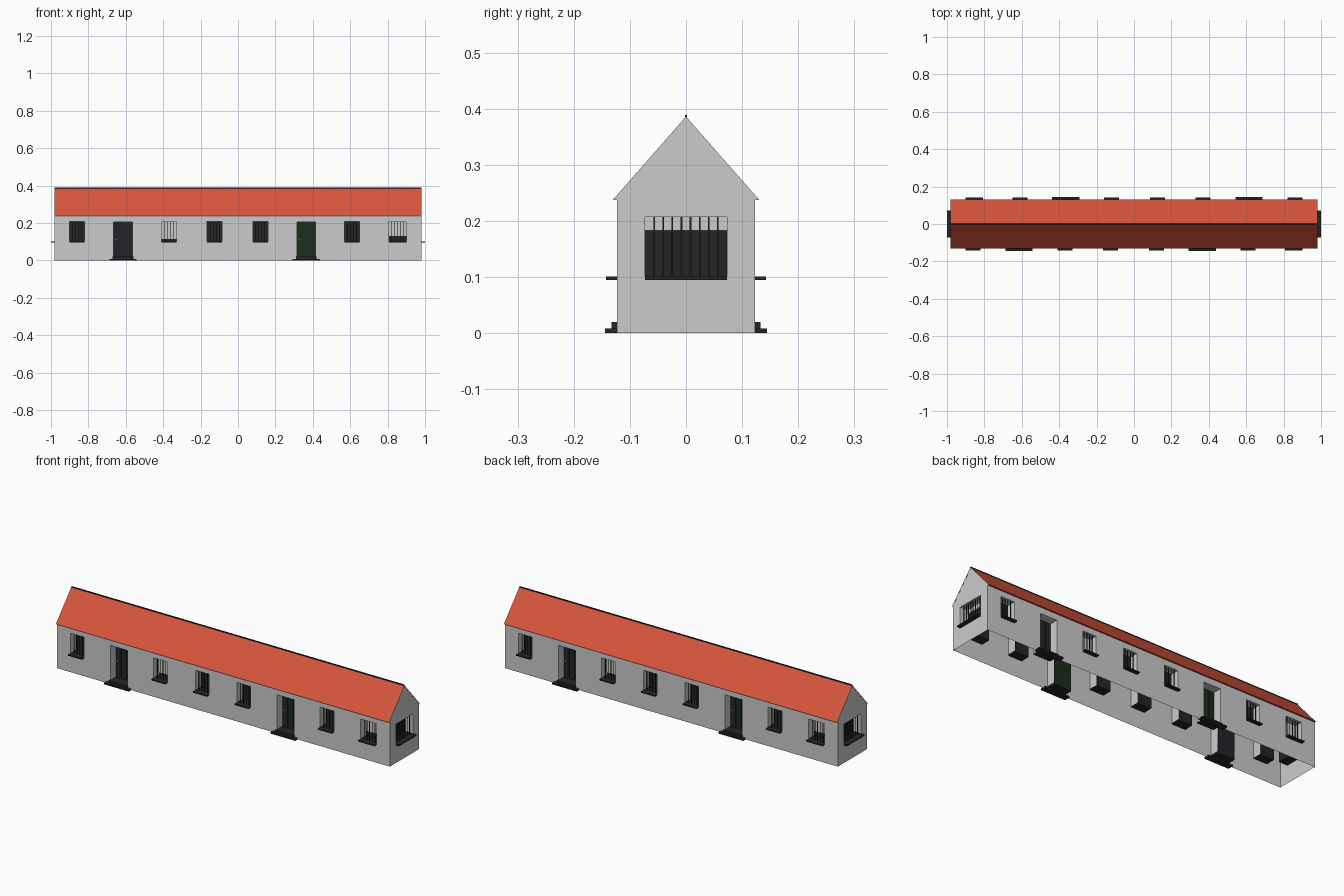
import bpy, bmesh
from math import pi
from mathutils import Matrix, Vector

if "Cube" in bpy.data.objects:
    bpy.data.objects.remove(bpy.data.objects["Cube"])

L, W = 0.98, 0.123           # half length and half width of the walls
EAVE, RIDGE = 0.237, 0.386
REVEAL = 0.05                # depth of window and door recesses


def material(name, rgb):
    m = bpy.data.materials.new(name)
    m.diffuse_color = (*rgb, 1)
    m.use_nodes = True
    m.node_tree.nodes["Principled BSDF"].inputs["Base Color"].default_value = m.diffuse_color
    return m


ROOF = material("roof_red", (0.68, 0.09, 0.045))
DARK = material("dark_trim", (0.018, 0.018, 0.019))
GREEN = material("door_green", (0.012, 0.025, 0.012))
NAVY = material("door_dark", (0.016, 0.017, 0.021))
BRASS = material("brass", (0.6, 0.5, 0.2))


def finish(name, bm, mat=None):
    me = bpy.data.meshes.new(name)
    bm.to_mesh(me)
    bm.free()
    ob = bpy.data.objects.new(name, me)
    bpy.context.collection.objects.link(ob)
    if mat:
        me.materials.append(mat)
    return ob


def boxes(name, M, spans, mat=None):
    """One object made of boxes given as (x0, x1, y0, y1, z0, z1)."""
    bm = bmesh.new()
    for x0, x1, y0, y1, z0, z1 in spans:
        c = Vector(((x0 + x1) / 2, (y0 + y1) / 2, (z0 + z1) / 2))
        S = Matrix.Diagonal((abs(x1 - x0), abs(y1 - y0), z1 - z0, 1))
        bmesh.ops.create_cube(bm, size=1, matrix=M @ Matrix.Translation(c) @ S)
    return finish(name, bm, mat)


def wall(name, M, half, d, openings, gable=False):
    """Wall sheet at local y = -d, with recesses cut for (x, width, z0, z1)."""
    bm = bmesh.new()

    def face(*pts):
        bm.faces.new([bm.verts.new(M @ Vector(p)) for p in pts])

    def panel(x0, x1, z0, z1):
        if x1 - x0 > 1e-5 and z1 - z0 > 1e-5:
            face((x0, -d, z0), (x1, -d, z0), (x1, -d, z1), (x0, -d, z1))

    x = -half
    b = -d + REVEAL
    for cx, w, z0, z1 in sorted(openings):
        l, r = cx - w / 2, cx + w / 2
        panel(x, l, 0, EAVE)
        panel(l, r, 0, z0)
        panel(l, r, z1, EAVE)
        face((l, -d, z0), (l, -d, z1), (l, b, z1), (l, b, z0))
        face((r, -d, z0), (r, b, z0), (r, b, z1), (r, -d, z1))
        face((l, -d, z1), (r, -d, z1), (r, b, z1), (l, b, z1))
        face((l, -d, z0), (l, b, z0), (r, b, z0), (r, -d, z0))
        x = r
    panel(x, half, 0, EAVE)
    if gable:
        face((-half, -d, EAVE), (half, -d, EAVE), (0, -d, RIDGE - 0.002))
    bmesh.ops.remove_doubles(bm, verts=bm.verts, dist=1e-5)
    finish(name, bm)


def window(tag, M, d, cx, w, blind=None):
    l, r, b = cx - w / 2, cx + w / 2, -d + REVEAL
    z0, z1 = 0.099, 0.207
    boxes(f"{tag}_sill", M, [(l, r, -d - 0.02, b, 0.095, 0.101)], DARK)
    boxes(f"{tag}_pane", M, [(l, r, b - 0.003, b, z0, z1)], DARK)
    n = round(w / 0.0165)
    bars = [(l + w * i / n - 0.0015, l + w * i / n + 0.0015, -d + 0.008, -d + 0.011, z0, z1)
            for i in range(1, n)]
    boxes(f"{tag}_bars", M, bars, DARK)
    if blind:
        boxes(f"{tag}_blind", M, [(l, r, b - 0.008, b - 0.006, blind, z1)])


def door(tag, M, d, cx, mat):
    w, b = 0.10, -d + REVEAL
    l = cx - w / 2
    boxes(f"{tag}_steps", M, [(cx - 0.0725, cx + 0.0725, -d - 0.021, -d + 0.01, 0, 0.008),
                              (cx - 0.055, cx + 0.055, -d - 0.01, -d, 0.008, 0.02),
                              (l, l + w, -d, b, 0.008, 0.02)], DARK)
    # backing panel with three planks in front
    spans = [(l, l + w, b - 0.003, b, 0.01, 0.205)]
    spans += [(l + w * i / 3 + 0.002, l + w * (i + 1) / 3 - 0.002, b - 0.007, b - 0.003, 0.02, 0.203)
              for i in range(3)]
    boxes(f"{tag}_planks", M, spans, mat)
    bm = bmesh.new()
    bmesh.ops.create_icosphere(bm, subdivisions=2, radius=0.005,
                               matrix=M @ Matrix.Translation((l + 0.013, b - 0.011, 0.11)))
    finish(f"{tag}_knob", bm, BRASS)


# Both long sides are the same, turned half round; likewise the two ends
WINDOWS = [(-0.86, 0.08, None), (-0.37, 0.08, 0.115), (-0.125, 0.08, None),
           (0.12, 0.08, None), (0.61, 0.08, None), (0.854, 0.095, 0.13)]
DOORS = [(-0.615, NAVY), (0.365, GREEN)]

for side, turn in (("front", 0), ("back", pi)):
    M = Matrix.Rotation(turn, 4, 'Z')
    holes = [(x, w, 0.098, 0.207) for x, w, _ in WINDOWS]
    holes += [(x, 0.10, 0.01, 0.205) for x, _ in DOORS]
    wall(f"{side}_wall", M, L, W, holes)
    for i, (x, w, blind) in enumerate(WINDOWS):
        window(f"{side}_window_{i + 1}", M, W, x, w, blind)
    for i, (x, mat) in enumerate(DOORS):
        door(f"{side}_door_{i + 1}", M, W, x, mat)

for side, turn in (("right", pi / 2), ("left", -pi / 2)):
    M = Matrix.Rotation(turn, 4, 'Z')
    wall(f"{side}_gable_wall", M, W, L, [(0, 0.146, 0.098, 0.207)], gable=True)
    window(f"{side}_window", M, L, 0, 0.146, 0.183)

# Roof: thin folded sheet with a small eave overhang
profile = [(-0.131, EAVE), (0, RIDGE), (0.131, EAVE), (0.1225, EAVE), (0, RIDGE - 0.009), (-0.1225, EAVE)]
bm = bmesh.new()
ends = [[bm.verts.new((x, y, z)) for y, z in profile] for x in (-L - 0.0005, L + 0.0005)]
for i in range(6):
    j = (i + 1) % 6
    f = bm.faces.new((ends[0][i], ends[0][j], ends[1][j], ends[1][i]))
for e in ends:    # each end as two convex strips, grey like the gables
    for q in ((0, 1, 4, 5), (1, 2, 3, 4)):
        bm.faces.new([e[k] for k in q]).material_index = 1
bmesh.ops.recalc_face_normals(bm, faces=bm.faces)
roof = finish("roof", bm, ROOF)
roof.data.materials.append(material("verge_grey", (0.8, 0.8, 0.8)))

boxes("ridge_cap", Matrix(), [(-L, L, -0.002, 0.002, 0.382, 0.389)], DARK)
